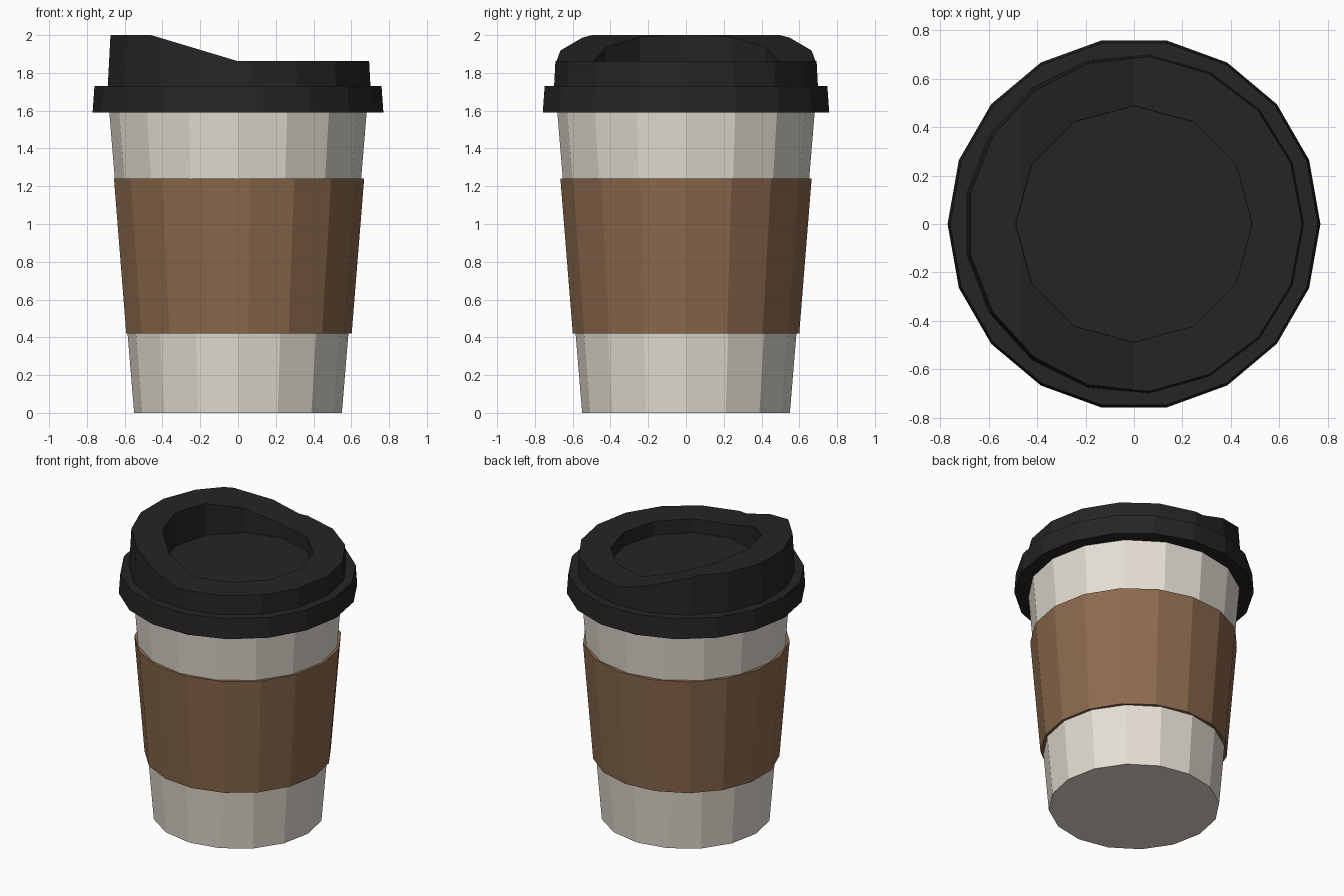
import bpy, bmesh, math

if "Cube" in bpy.data.objects:
    bpy.data.objects.remove(bpy.data.objects["Cube"])


def material(name, rgb):
    m = bpy.data.materials.new(name)
    m.diffuse_color = (*rgb, 1.0)
    m.use_nodes = True
    m.node_tree.nodes["Principled BSDF"].inputs["Base Color"].default_value = m.diffuse_color
    return m


CREAM = material("cream paper", (0.78, 0.735, 0.65))
BROWN = material("brown cardboard", (0.262, 0.144, 0.074))
BLACK = material("black plastic", (0.018, 0.018, 0.018))


def make_object(name, bm, mat):
    bmesh.ops.recalc_face_normals(bm, faces=bm.faces)
    me = bpy.data.meshes.new(name)
    bm.to_mesh(me)
    bm.free()
    me.materials.append(mat)
    ob = bpy.data.objects.new(name, me)
    bpy.context.collection.objects.link(ob)
    return ob


def turned(name, sides, profile, mat, closed=False):
    """Faceted solid of revolution from (radius, z) points."""
    bm = bmesh.new()
    rings = [[bm.verts.new((r * math.cos(2 * math.pi * i / sides),
                            r * math.sin(2 * math.pi * i / sides), z))
              for i in range(sides)] for r, z in profile]
    pairs = list(zip(rings, rings[1:]))
    if closed:
        pairs.append((rings[-1], rings[0]))
    else:
        bm.faces.new(rings[0])
        bm.faces.new(rings[-1])
    for a, b in pairs:
        for i in range(sides):
            j = (i + 1) % sides
            bm.faces.new((a[i], a[j], b[j], b[i]))
    return make_object(name, bm, mat)


def cut(ob, cutter):
    """Subtract the cutter, bake the result and remove the cutter."""
    cutter.hide_render = True
    mod = ob.modifiers.new("cut", 'BOOLEAN')
    mod.operation = 'DIFFERENCE'
    mod.solver = 'EXACT'
    mod.object = cutter
    dg = bpy.context.evaluated_depsgraph_get()
    me = bpy.data.meshes.new_from_object(ob.evaluated_get(dg))
    ob.modifiers.clear()
    ob.data = me
    bpy.data.objects.remove(cutter)


# Cup and its sleeve
turned("cup_body", 16, [(0.55, 0), (0.682, 1.60)], CREAM)
turned("cardboard_sleeve", 17,
       [(0.602, 0.42), (0.668, 1.24), (0.635, 1.24), (0.57, 0.42)], BROWN, closed=True)

# Lid rim that grips the cup
turned("lid_rim", 18, [(0.77, 1.59), (0.76, 1.73)], BLACK)

# Raised lid top, to be sloped and hollowed
lid = turned("lid_top", 17, [(0.703, 1.70), (0.687, 2.0)], BLACK)

# Slope: high drinking side at -x falling to a flat low side
bm = bmesh.new()
outline = [(-0.46, 2.0), (0, 1.862), (1, 1.862), (1, 2.2), (-0.46, 2.2)]
base = bm.faces.new([bm.verts.new((x, -1, z)) for x, z in outline])
ext = bmesh.ops.extrude_face_region(bm, geom=[base])
bmesh.ops.translate(bm, vec=(0, 2, 0),
                    verts=[v for v in ext["geom"] if isinstance(v, bmesh.types.BMVert)])
cut(lid, make_object("slope_cutter", bm, BLACK))

# Twelve-sided recess in the lid
cut(lid, turned("recess_cutter", 12, [(0.487, 1.765), (0.49, 2.1)], BLACK))
